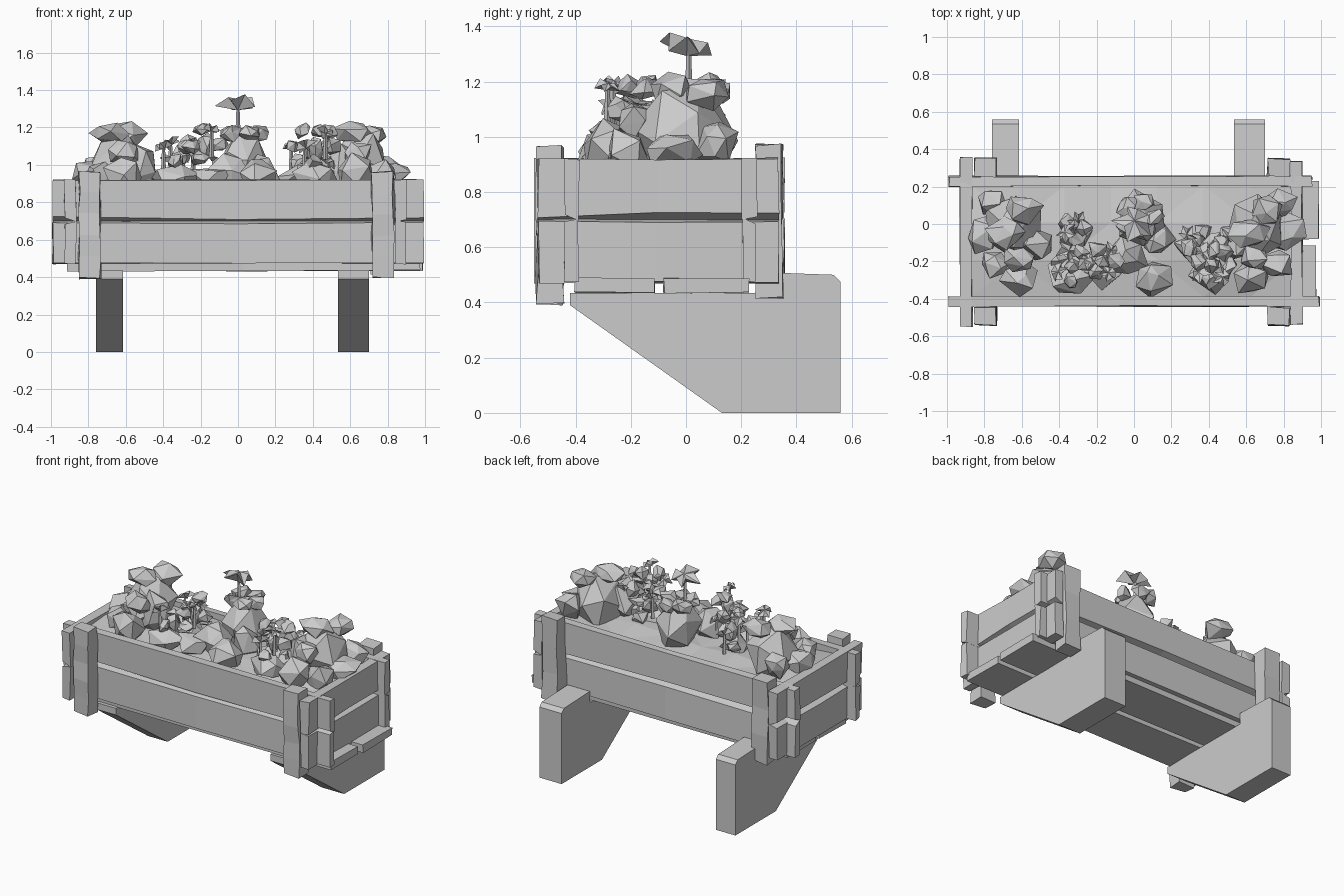
import bpy, bmesh, math, random
from mathutils import Vector, Matrix

if "Cube" in bpy.data.objects:
    bpy.data.objects.remove(bpy.data.objects["Cube"])
rng = random.Random(23)

grey = bpy.data.materials.new("plain_grey")
grey.use_nodes = True
COLOR = (0.6, 0.6, 0.6, 1)
grey.diffuse_color = COLOR
grey.node_tree.nodes["Principled BSDF"].inputs["Base Color"].default_value = COLOR


def finish(name, bm):
    bmesh.ops.recalc_face_normals(bm, faces=bm.faces)
    mesh = bpy.data.meshes.new(name)
    bm.to_mesh(mesh)
    bm.free()
    mesh.materials.append(grey)
    obj = bpy.data.objects.new(name, mesh)
    bpy.context.collection.objects.link(obj)
    return obj


def jitter(v, amount):
    return v + Vector([rng.uniform(-amount, amount) for _ in range(3)])


# Worn plank: a box along one axis, with a few slightly uneven sections
def plank(name, lo, hi, axis=0, sections=2, wear=0.005):
    bm = bmesh.new()
    a, b = (axis + 1) % 3, (axis + 2) % 3
    rings = []
    for i in range(sections + 1):
        ring = []
        for u, w in ((0, 0), (1, 0), (1, 1), (0, 1)):
            p = Vector((0, 0, 0))
            p[axis] = lo[axis] + (hi[axis] - lo[axis]) * i / sections
            p[a] = hi[a] if u else lo[a]
            p[b] = hi[b] if w else lo[b]
            ring.append(bm.verts.new(jitter(p, wear)))
        rings.append(ring)
    for r, s in zip(rings, rings[1:]):
        for k in range(4):
            bm.faces.new((r[k], r[k - 1], s[k - 1], s[k]))
    bm.faces.new(rings[0])
    bm.faces.new(rings[-1])
    return finish(name, bm)


# Slope the outer edge away from the joint between the two board levels
def open_joint(board, axis, side, shift):
    verts = board.data.vertices
    middle = sum(v.co[axis] for v in verts) / len(verts)
    for v in verts:
        if (v.co[axis] - middle) * side > 0 and abs(v.co.z - 0.7) < 0.03:
            v.co.z += shift * rng.uniform(0.5, 1.4)


# Long boards and the end boards that cross them at the corners
for level, z0, z1, shift in (("lower", 0.472, 0.702, -0.014), ("upper", 0.698, 0.92, 0.02)):
    boards = (
        (plank(f"front_board_{level}", (-0.99, -0.44, z0), (0.99, -0.388, z1)), 1, -1),
        (plank(f"back_board_{level}", (-0.99, 0.203, z0), (0.95, 0.255, z1)), 1, 1),
        (plank(f"right_end_board_{level}", (-0.93, -0.55, z0), (-0.865, 0.355, z1), 1), 0, -1),
        (plank(f"left_end_board_{level}", (0.84, -0.535, z0), (0.90, 0.335, z1), 1), 0, 1))
    for board, axis, side in boards:
        open_joint(board, axis, side, shift)

# Floor boards
plank("floor_board_front", (-0.91, -0.40, 0.435), (0.97, -0.115, 0.49))
plank("floor_board_back", (-0.91, -0.08, 0.435), (0.985, 0.225, 0.49))

# Corner posts
for side, x0, x1 in (("right", -0.85, -0.735), ("left", 0.715, 0.83)):
    plank(f"front_post_{side}", (x0, -0.54, 0.395), (x1, -0.445, 0.965), 2, 5, 0.007)
    plank(f"back_post_{side}", (x0, 0.255, 0.42), (x1, 0.35, 0.97), 2, 3, 0.007)

# Sloping support brackets
PROFILE = [(-0.42, 0.39), (0.13, 0), (0.56, 0), (0.56, 0.475), (0.535, 0.5),
           (0.26, 0.51), (0.26, 0.435), (-0.42, 0.435)]
for side, x0, x1 in (("right", -0.76, -0.615), ("left", 0.535, 0.70)):
    bm = bmesh.new()
    face = bm.faces.new([bm.verts.new((x0, y, z)) for y, z in PROFILE])
    out = bmesh.ops.extrude_face_region(bm, geom=[face])["geom"]
    moved = [g for g in out if isinstance(g, bmesh.types.BMVert)]
    bmesh.ops.translate(bm, verts=moved, vec=(x1 - x0, 0, 0))
    finish(f"bracket_{side}", bm)

# Uneven soil surface
bm = bmesh.new()
bmesh.ops.create_grid(bm, x_segments=7, y_segments=3, size=1)
for v in bm.verts:
    hump = 0.04 * (1 - abs(v.co.y))
    v.co = Vector((v.co.x * 0.87, -0.092 + v.co.y * 0.298, 0.875 + hump + rng.uniform(-0.015, 0.015)))
bmesh.ops.triangulate(bm, faces=bm.faces)
finish("soil", bm)


# Angular leaf mass: a rough, few-sided lump that may narrow towards the top
def clump(name, center, radii, rough=0.25, taper=0.0):
    bm = bmesh.new()
    bmesh.ops.create_icosphere(bm, subdivisions=1, radius=1.1)
    turn = Matrix.Rotation(rng.uniform(0, 6), 3, "Z") @ Matrix.Rotation(rng.uniform(0, 2), 3, "X")
    for v in bm.verts:
        p = jitter(turn @ v.co, rough)
        narrow = 1 - taper * p.z
        v.co = Vector(center) + Vector((p.x * radii[0] * narrow, p.y * radii[1] * narrow, p.z * radii[2]))
    return finish(name, bm)


# Five drooping petals, with a thin stem where the bloom stands clear
def bloom(name, center, radius, tilt=0.3, stem=0.0):
    bm = bmesh.new()
    turn = Matrix.Rotation(rng.uniform(-tilt, tilt), 3, "X") @ Matrix.Rotation(rng.uniform(-tilt, tilt), 3, "Y")
    c = Vector(center)
    top = bm.verts.new(c + turn @ Vector((0, 0, radius * 0.3)))
    under = bm.verts.new(c + turn @ Vector((0, 0, -radius * 0.25)))
    ring = []
    phase = rng.uniform(0, 6)
    for i in range(10):
        a = phase + math.tau * i / 10
        r, z = (radius, -0.1 * radius) if i % 2 else (radius * 0.6, 0.35 * radius)
        p = turn @ Vector((r * math.cos(a), r * math.sin(a), z))
        ring.append(bm.verts.new(c + jitter(p, radius * 0.18)))
    for i in range(10):
        bm.faces.new((top, ring[i - 1], ring[i]))
        bm.faces.new((under, ring[i], ring[i - 1]))
    if stem:
        bmesh.ops.create_cone(bm, cap_ends=True, segments=4, radius1=0.014, radius2=0.008, depth=stem,
                              matrix=Matrix.Translation((c.x, c.y, c.z - stem / 2)))
    return finish(name, bm)


# Large bushes: tapering body, leafy crown, and low leaves around the foot
for side, s, x in (("right", -1, -0.64), ("left", 1, 0.66)):
    clump(f"bush_{side}", (x, -0.01, 1.01), (0.15, 0.17, 0.17), 0.12, 0.2)
    clump(f"bush_crown_front_{side}", (x - 0.04, -0.04, 1.17), (0.10, 0.08, 0.055))
    clump(f"bush_crown_back_{side}", (x + 0.05, 0.08, 1.16), (0.09, 0.08, 0.06))
    clump(f"bush_back_{side}", (x + s * 0.12, 0.11, 0.98), (0.08, 0.07, 0.08))
    clump(f"bush_shoulder_{side}", (x + s * 0.16, -0.05, 0.95), (0.09, 0.1, 0.07))
    clump(f"bush_outer_leaf_{side}", (x + s * 0.10, -0.21, 0.94), (0.08, 0.08, 0.08))
    clump(f"bush_front_{side}", (x - s * 0.03, -0.29, 0.95), (0.10, 0.08, 0.10))
    clump(f"bush_inner_leaf_{side}", (x - s * 0.11, -0.11, 0.98), (0.09, 0.09, 0.12))
    clump(f"bush_high_leaf_{side}", (x - s * 0.02, -0.18, 1.06), (0.08, 0.07, 0.07))

# Central bush with its leaves and tall bloom
clump("bush_middle", (0.03, 0.03, 1.02), (0.13, 0.13, 0.18), 0.12, 0.2)
clump("bush_middle_front", (0.11, -0.28, 0.95), (0.10, 0.09, 0.10), 0.25, 0.3)
clump("bush_middle_low", (-0.05, -0.18, 0.96), (0.11, 0.10, 0.10), 0.25, 0.3)
clump("bush_middle_side", (0.13, -0.08, 0.96), (0.08, 0.09, 0.09))
bloom("tall_bloom", (0, 0.01, 1.32), 0.115, 0.3, 0.16)
for i in range(5):
    a = math.tau * i / 5
    clump(f"middle_leaf_{i}", (0.03 + 0.085 * math.cos(a), 0.04 + 0.085 * math.sin(a), 1.17),
          (0.05, 0.045, 0.04), 0.4)

# Small flower groups: x, y, top height, spread, number of blooms
GROUPS = [(-0.32, -0.02, 1.15, 0.05, 5), (-0.33, -0.22, 1.13, 0.08, 7),
          (-0.17, -0.20, 1.22, 0.07, 6), (0.42, -0.22, 1.21, 0.08, 8),
          (0.33, -0.09, 1.13, 0.06, 4), (0.47, -0.10, 1.20, 0.05, 3)]
for g, (x, y, top, spread, count) in enumerate(GROUPS):
    for i in range(count):
        a = math.tau * i / count + g
        p = (x + spread * math.cos(a), y + spread * math.sin(a), top - 0.03 - 0.08 * (i % 3))
        if i % 2:
            bloom(f"small_bloom_{g}_{i}", p, rng.uniform(0.05, 0.065), 0.6, 0.15)
        else:
            clump(f"small_leaf_{g}_{i}", p, (0.042, 0.042, 0.035), 0.4)
    clump(f"flower_core_{g}", (x, y, top - 0.12), (0.04, 0.04, 0.06))
    clump(f"flower_leaves_{g}", (x, y - 0.04, 0.93), (spread + 0.03, spread + 0.02, 0.07), 0.3)
